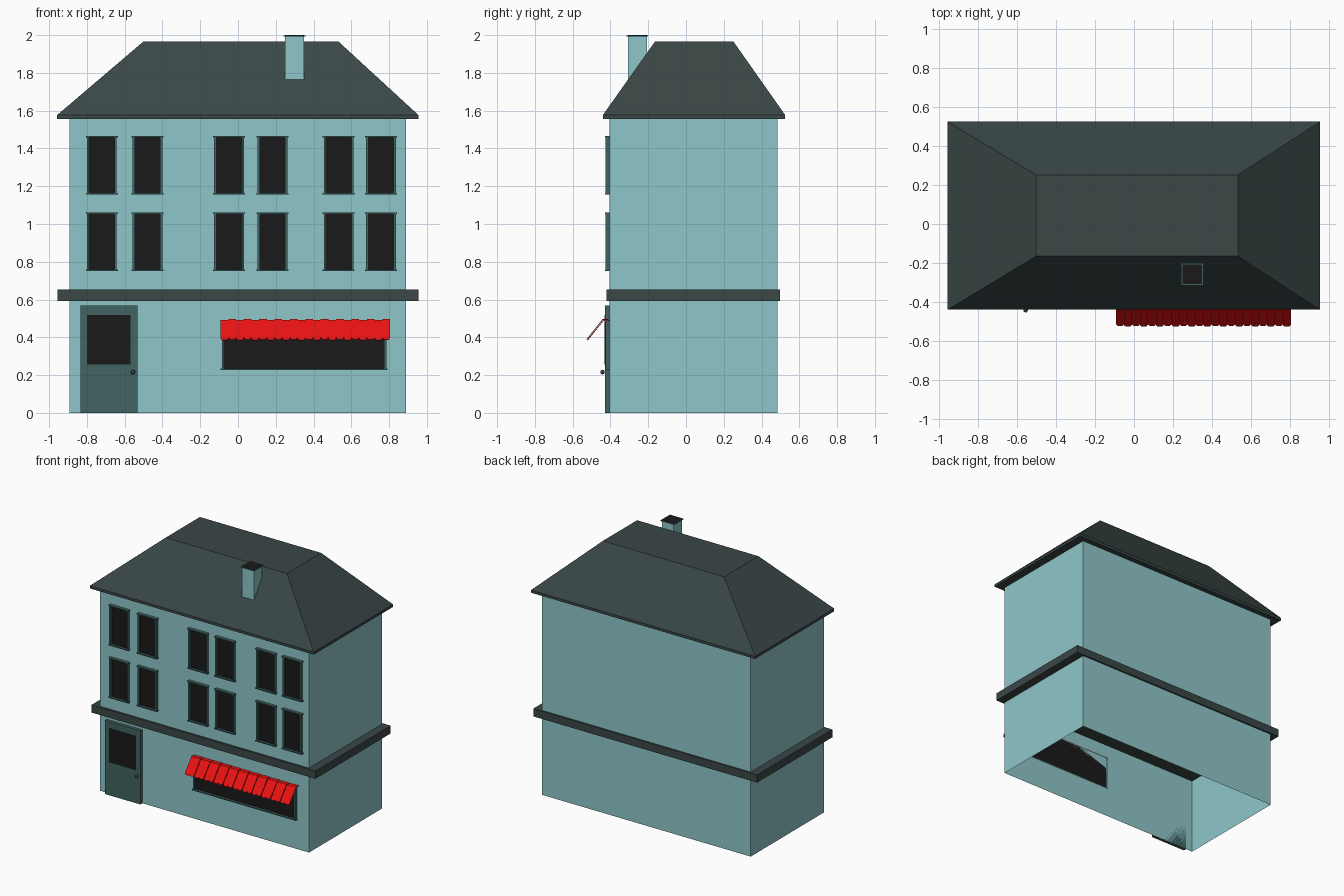
import bpy, bmesh, math

if "Cube" in bpy.data.objects:
    bpy.data.objects.remove(bpy.data.objects["Cube"])


def material(name, rgb):
    m = bpy.data.materials.new(name)
    m.diffuse_color = (*rgb, 1)
    m.use_nodes = True
    m.node_tree.nodes["Principled BSDF"].inputs["Base Color"].default_value = m.diffuse_color
    return m


WALL = material("wall_paint", (0.274, 0.565, 0.584))
SLATE = material("slate", (0.042, 0.063, 0.062))
TRIM = material("trim", (0.053, 0.127, 0.122))
GLASS = material("dark_glass", (0.01, 0.01, 0.01))
RED = material("awning_red", (0.82, 0.006, 0.006))


def finish(name, bm, mat):
    bmesh.ops.recalc_face_normals(bm, faces=bm.faces)
    mesh = bpy.data.meshes.new(name)
    bm.to_mesh(mesh)
    bm.free()
    mesh.materials.append(mat)
    ob = bpy.data.objects.new(name, mesh)
    bpy.context.collection.objects.link(ob)
    return ob


def add_box(bm, x, y, z):
    verts = bmesh.ops.create_cube(bm, size=1)["verts"]
    for v in verts:
        for i, (lo, hi) in enumerate((x, y, z)):
            v.co[i] = lo if v.co[i] < 0 else hi
    return verts


def box(name, x, y, z, mat, drop_ends=False):
    bm = bmesh.new()
    add_box(bm, x, y, z)
    if drop_ends:
        bm.normal_update()
        ends = [f for f in bm.faces if abs(f.normal.z) > 0.9]
        bmesh.ops.delete(bm, geom=ends, context="FACES_ONLY")
    return finish(name, bm, mat)


FRONT = -0.405


def window(name, x0, x1, z0, z1):
    # Frame of two jambs with slightly wider sill and lintel, around a pane
    w, y = 0.012, (-0.427, FRONT)
    bm = bmesh.new()
    for a in (x0, x1 - w):
        add_box(bm, (a, a + w), y, (z0 + 0.008, z1 - 0.008))
    for b in (z0, z1 - 0.008):
        add_box(bm, (x0 - 0.006, x1 + 0.006), (-0.43, FRONT), (b, b + 0.008))
    finish(name + "_frame", bm, TRIM)
    box(name + "_pane", (x0 + w, x1 - w), (-0.412, FRONT),
        (z0 + 0.008, z1 - 0.008), GLASS)


# Walls (open underneath) and ledge
box("walls", (-0.892, 0.89), (FRONT, 0.485), (0, 1.56), WALL, True)
box("ledge", (-0.955, 0.955), (-0.42, 0.497), (0.592, 0.652), SLATE)

# Hipped roof with flat top, standing on an eave band
bm = bmesh.new()
rings = [[bm.verts.new(p) for p in ((x0, y0, z), (x1, y0, z), (x1, y1, z), (x0, y1, z))]
         for x0, x1, y0, y1, z in ((-0.957, 0.955, -0.44, 0.525, 1.557),
                                   (-0.957, 0.955, -0.44, 0.525, 1.577),
                                   (-0.502, 0.533, -0.165, 0.252, 1.965))]
for a, b in zip(rings, rings[1:]):
    for i in range(4):
        j = (i + 1) % 4
        bm.faces.new((a[i], a[j], b[j], b[i]))
bm.faces.new(rings[0])
bm.faces.new(rings[-1])
finish("roof", bm, SLATE)

# Chimney
box("chimney", (0.25, 0.35), (-0.307, -0.207), (1.74, 1.994), WALL)
box("chimney_rim", (0.242, 0.358), (-0.315, -0.2), (1.992, 1.998), TRIM)
box("chimney_opening", (0.25, 0.35), (-0.307, -0.207), (1.997, 2.0), GLASS)

# Upper windows
for row, z in enumerate((0.75, 1.155)):
    for col, x in enumerate((-0.8, -0.558, -0.126, 0.104, 0.454, 0.678)):
        window(f"window_{row}_{col}", x, x + 0.158, z, z + 0.31)

# Shop window
window("shop_window", -0.086, 0.786, 0.228, 0.49)

# Door with pane and knob
box("door", (-0.835, -0.533), (-0.43, FRONT), (0, 0.568), TRIM)
box("door_pane", (-0.8, -0.57), (-0.432, -0.425), (0.255, 0.518), GLASS)
bm = bmesh.new()
bmesh.ops.create_uvsphere(bm, u_segments=12, v_segments=8, radius=0.012)
for v in bm.verts:
    v.co = (v.co.x - 0.556, v.co.y - 0.442, v.co.z + 0.216)
finish("door_knob", bm, SLATE)

# Awning: overlapping sloped strips, alternately raised, with pointed hems
bm = bmesh.new()
count, x0, x1 = 22, -0.092, 0.805
step = (x1 - x0) / count
for i in range(count):
    a, b = x0 + i * step, x0 + (i + 1) * step
    lift = 0.004 * (i % 2)
    rows = []
    for y, z in ((FRONT, 0.49), (-0.437, 0.49), (-0.513, 0.395)):
        rows.append([bm.verts.new((x, y - lift, z + lift)) for x in (a, b)])
    for p, q in zip(rows, rows[1:]):
        bm.faces.new((p[0], q[0], q[1], p[1]))
    tip = [bm.verts.new((a + step * t, -0.521 - lift, 0.384 + lift)) for t in (0.2, 0.8)]
    bm.faces.new((rows[-1][0], tip[0], tip[1], rows[-1][1]))
awning = finish("awning", bm, RED)
mod = awning.modifiers.new("thickness", "SOLIDIFY")
mod.thickness = 0.004
mod.offset = 0
